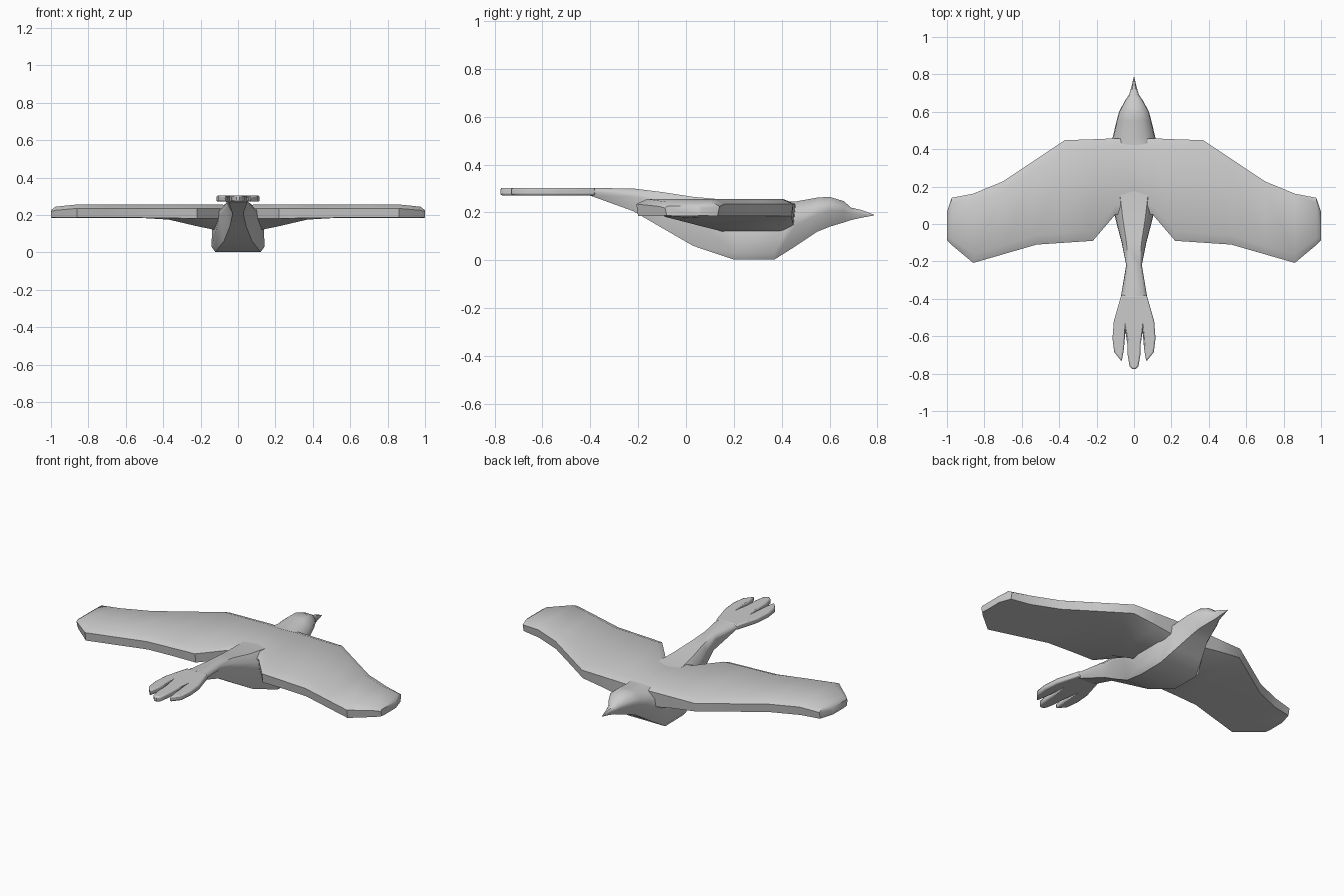
import bpy, bmesh, math

grey = bpy.data.materials.new("feather grey")
grey.diffuse_color = (0.6, 0.6, 0.6, 1)


def finish(name, bm, mirror=False, angle=40, bevel=0):
    bmesh.ops.recalc_face_normals(bm, faces=bm.faces)
    me = bpy.data.meshes.new(name)
    bm.to_mesh(me)
    bm.free()
    ob = bpy.data.objects.new(name, me)
    bpy.context.collection.objects.link(ob)
    me.materials.append(grey)
    bpy.ops.object.select_all(action='DESELECT')
    ob.select_set(True)
    bpy.context.view_layer.objects.active = ob
    if bevel:
        m = ob.modifiers.new("soft edge", 'BEVEL')
        m.width, m.segments = bevel, 2
        m.limit_method, m.angle_limit = 'ANGLE', math.radians(60)
    if mirror:
        ob.modifiers.new("mirror", 'MIRROR')
    bpy.ops.object.shade_smooth_by_angle(angle=math.radians(angle))
    return ob


def loft(rings, cap_start=True):
    bm = bmesh.new()
    vr = [[bm.verts.new(p) for p in r] for r in rings]
    n = len(vr[0])
    for a, b in zip(vr, vr[1:]):
        for i in range(n):
            j = (i + 1) % n
            bm.faces.new((a[i], a[j], b[j], b[i]))
    if cap_start:
        bm.faces.new(vr[0])
    bm.faces.new(vr[-1])
    return bm


# Body with head and beak: y, bottom z, top z, bottom / middle / top half width, middle z
body = [
    (-0.40, 0.270, 0.302, 0.050, 0.072, 0.050, 0.287),
    (-0.22, 0.205, 0.300, 0.028, 0.042, 0.030, 0.265),
    (-0.10, 0.135, 0.285, 0.045, 0.066, 0.040, 0.235),
    (0.03, 0.060, 0.265, 0.075, 0.100, 0.060, 0.185),
    (0.20, 0.003, 0.250, 0.120, 0.142, 0.080, 0.110),
    (0.37, 0.003, 0.245, 0.122, 0.142, 0.080, 0.110),
    (0.46, 0.060, 0.246, 0.090, 0.115, 0.060, 0.150),
    (0.55, 0.120, 0.262, 0.055, 0.093, 0.045, 0.190),
    (0.60, 0.140, 0.265, 0.045, 0.080, 0.040, 0.205),
    (0.66, 0.158, 0.247, 0.026, 0.048, 0.026, 0.205),
    (0.69, 0.168, 0.220, 0.014, 0.027, 0.014, 0.195),
    (0.735, 0.178, 0.210, 0.007, 0.013, 0.007, 0.194),
    (0.785, 0.187, 0.191, 0.001, 0.002, 0.001, 0.189),
]
rings = []
for y, zb, zt, wb, wm, wt, zm in body:
    half = [(wb, zb), (wm, zb * 0.75 + zm * 0.25 if zb < 0.01 else zm),
            (wm * 0.96, (zm + zt) / 2), (wt, zt)]
    rings.append([(x, y, z) for x, z in half] + [(-x, y, z) for x, z in reversed(half)])
finish("body", loft(rings), angle=45)

# Wing: x, leading y, trailing y, rim top z, flat top z, lower z, keel z, rim inset
wing = [
    (0.00, 0.455, 0.050, 0.232, 0.252, 0.140, 0.110, 0.05),
    (0.10, 0.458, 0.050, 0.235, 0.255, 0.145, 0.115, 0.05),
    (0.22, 0.453, -0.090, 0.235, 0.256, 0.165, 0.140, 0.05),
    (0.37, 0.448, -0.100, 0.235, 0.257, 0.184, 0.175, 0.05),
    (0.52, 0.348, -0.110, 0.235, 0.257, 0.185, 0.184, 0.05),
    (0.70, 0.228, -0.162, 0.235, 0.257, 0.185, 0.184, 0.045),
    (0.86, 0.162, -0.208, 0.235, 0.256, 0.185, 0.184, 0.045),
    (0.975, 0.140, -0.112, 0.225, 0.244, 0.185, 0.184, 0.03),
    (1.00, 0.065, -0.088, 0.218, 0.226, 0.187, 0.185, 0.01),
]
rings = []
for x, le, tr, ze, zt, zl, zk, ins in wing:
    c = le - tr
    zr = max(zl, 0.18)
    rings.append([(x, le, ze), (x, le - ins, zt), (x, tr + ins, zt), (x, tr, ze),
                  (x, tr + 0.008, zr), (x, tr + c * 0.3, zk),
                  (x, le - c * 0.15, zk), (x, le - 0.008, zl)])
finish("wings", loft(rings, False), mirror=True, angle=45)

# Tail fan with three feathers: half outline mirrored into one plate
edge = [(0.068, -0.38), (0.108, -0.52), (0.115, -0.61), (0.106, -0.685),
        (0.066, -0.735), (0.054, -0.67), (0.046, -0.575), (0.036, -0.64),
        (0.034, -0.70), (0.024, -0.76), (0.008, -0.776)]
bm = bmesh.new()
outline = edge + [(-x, y) for x, y in reversed(edge)]
face = bm.faces.new([bm.verts.new((x, y, 0.271)) for x, y in outline])
ext = bmesh.ops.extrude_face_region(bm, geom=[face])
for v in ext["geom"]:
    if isinstance(v, bmesh.types.BMVert):
        v.co.z = 0.303
finish("tail", bm, angle=45, bevel=0.008)
